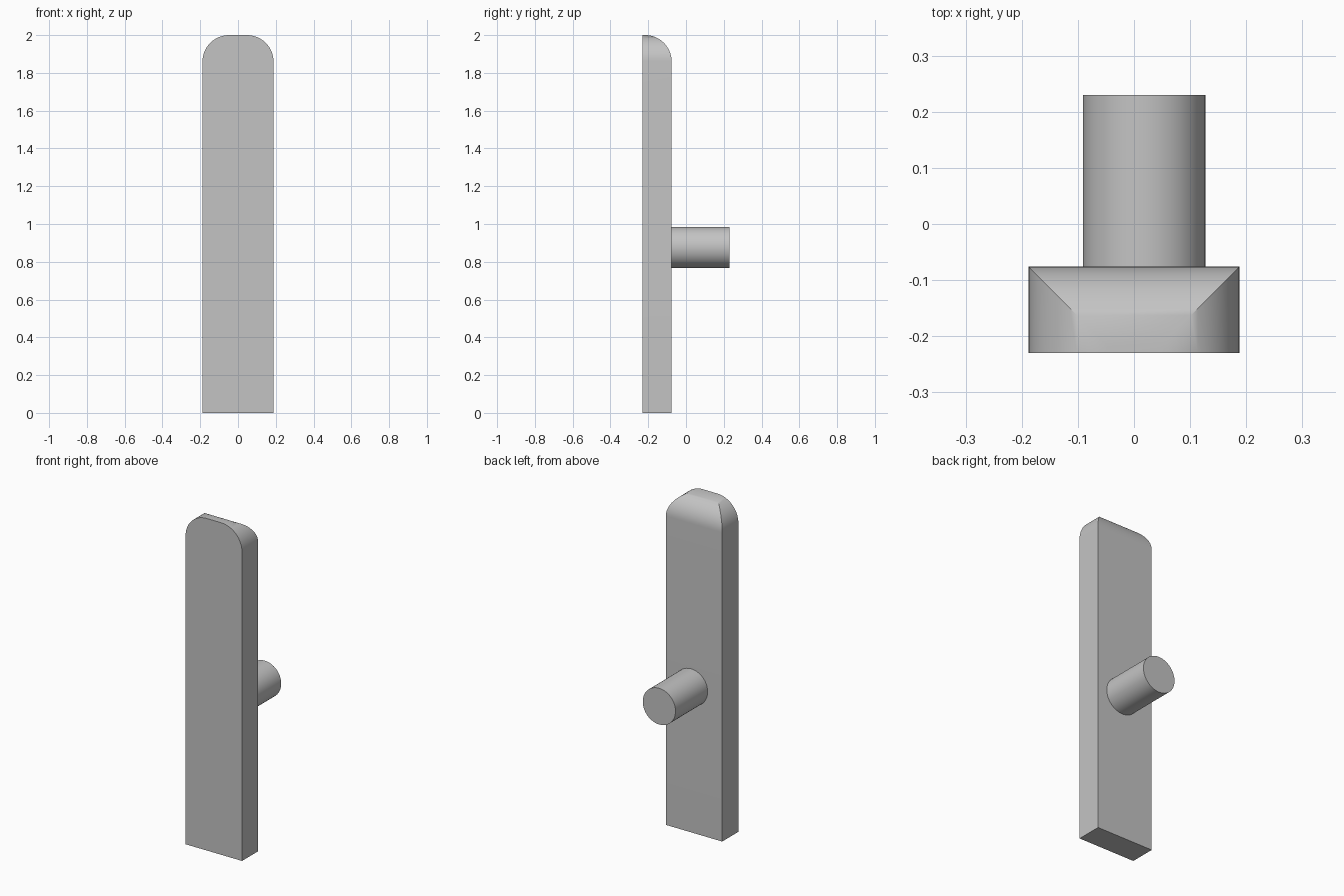
import bpy
import bmesh
import math
from mathutils import Matrix

cube = bpy.data.objects.get("Cube")
if cube:
    bpy.data.objects.remove(cube, do_unlink=True)

# One plain grey for every part
grey = bpy.data.materials.new("plain grey")
grey.use_nodes = True
colour = (0.55, 0.55, 0.55, 1)
grey.diffuse_color = colour
grey.node_tree.nodes["Principled BSDF"].inputs["Base Color"].default_value = colour


def add_part(name, bm):
    bmesh.ops.recalc_face_normals(bm, faces=bm.faces)
    mesh = bpy.data.meshes.new(name)
    bm.to_mesh(mesh)
    bm.free()
    mesh.materials.append(grey)
    part = bpy.data.objects.new(name, mesh)
    bpy.context.collection.objects.link(part)
    bpy.ops.object.select_all(action='DESELECT')
    part.select_set(True)
    bpy.context.view_layer.objects.active = part
    bpy.ops.object.shade_smooth_by_angle(angle=math.radians(30))
    return part


HALF_WIDTH, FRONT, BACK, HEIGHT = 0.188, -0.23, -0.076, 2.0
RADIUS, STEPS = 0.14, 16

# Plate: rectangles lofted upwards, drawn in at the sides and back to round the top
sections = [(0, 0)]
for i in range(STEPS + 1):
    a = math.pi / 2 * i / STEPS
    sections.append((HEIGHT - RADIUS * (1 - math.sin(a)), RADIUS * (1 - math.cos(a))))

bm = bmesh.new()
rings = []
for z, inset in sections:
    w, back = HALF_WIDTH - inset, BACK - inset
    corners = [(-w, FRONT), (w, FRONT), (w, back), (-w, back)]
    rings.append([bm.verts.new((x, y, z)) for x, y in corners])
for low, high in zip(rings, rings[1:]):
    for k in range(4):
        n = (k + 1) % 4
        bm.faces.new((low[k], low[n], high[n], high[k]))
bm.faces.new(rings[0])
bm.faces.new(rings[-1])
# Join the front strips into one flat face
front_edges = [e for e in bm.edges if all(abs(v.co.y - FRONT) < 1e-5 for v in e.verts)
               and len(e.link_faces) == 2
               and all(abs(f.calc_center_median().y - FRONT) < 1e-5 for f in e.link_faces)]
bmesh.ops.dissolve_edges(bm, edges=front_edges, use_verts=False)
add_part("plate", bm)

# Peg: round bar standing out of the back of the plate
PEG_END = 0.23
bm = bmesh.new()
bmesh.ops.create_cone(
    bm, cap_ends=True, segments=64, radius1=0.109, radius2=0.109, depth=PEG_END - BACK,
    matrix=Matrix.Translation((0.018, (PEG_END + BACK) / 2, 0.876))
    @ Matrix.Rotation(math.pi / 2, 4, 'X'))
add_part("peg", bm)
